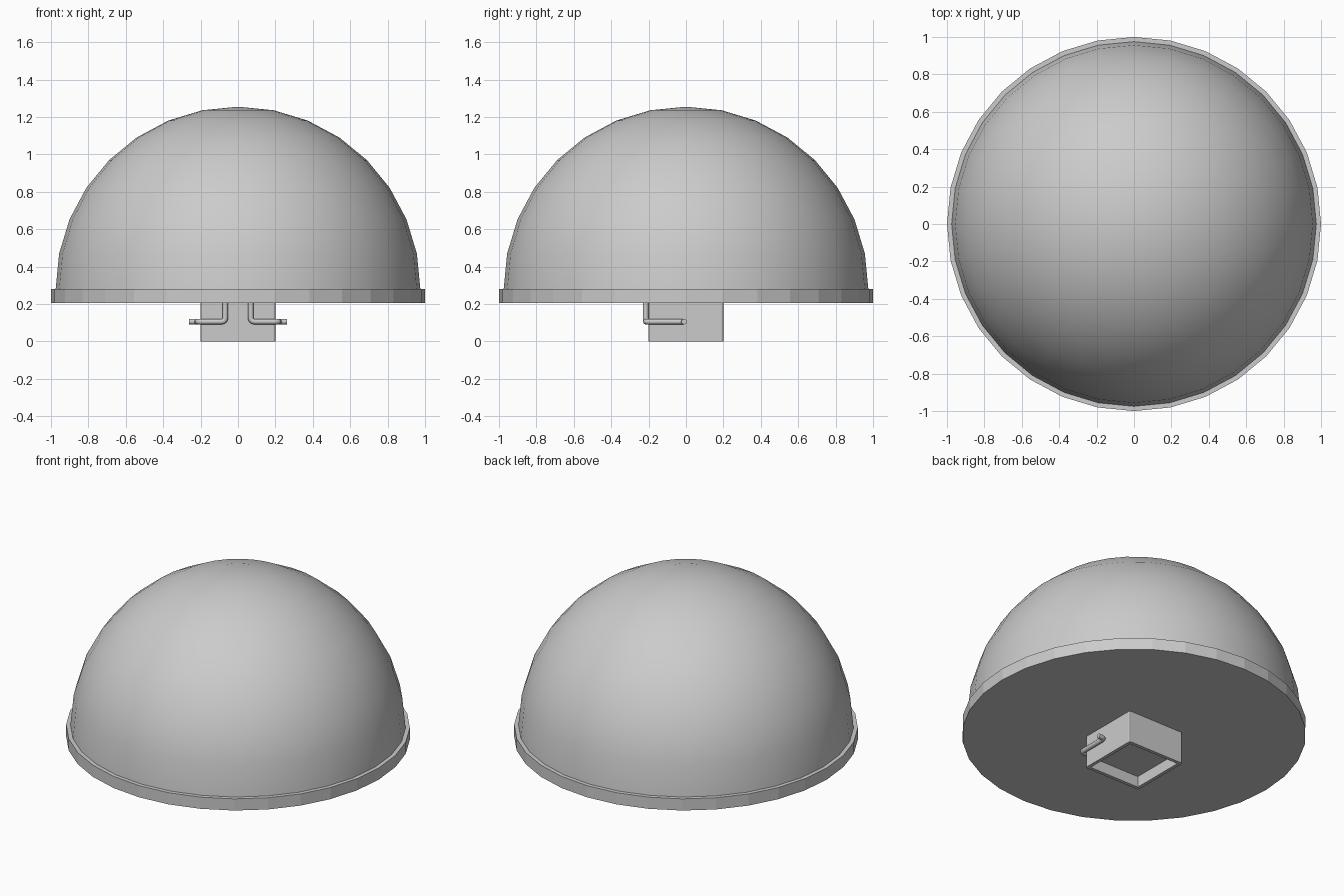
import bpy, bmesh
from mathutils import Vector

if "Cube" in bpy.data.objects:
    bpy.data.objects.remove(bpy.data.objects["Cube"])


def make_object(name, bm, smooth=False):
    mesh = bpy.data.meshes.new(name)
    bmesh.ops.recalc_face_normals(bm, faces=bm.faces[:])
    for f in bm.faces:
        f.smooth = smooth
    bm.to_mesh(mesh)
    bm.free()
    obj = bpy.data.objects.new(name, mesh)
    bpy.context.collection.objects.link(obj)
    return obj


# Dome: upper half of a sphere
bm = bmesh.new()
bmesh.ops.create_uvsphere(bm, u_segments=32, v_segments=16, radius=0.975)
bmesh.ops.delete(bm, geom=[v for v in bm.verts if v.co.z < -0.01], context='VERTS')
dome = make_object("dome", bm, smooth=True)
dome.location.z = 0.28

# Flat base disc
bm = bmesh.new()
bmesh.ops.create_cone(bm, cap_ends=True, segments=32, radius1=1, radius2=1, depth=0.075)
disc = make_object("base_disc", bm)
disc.location.z = 0.2425

# Square socket with softened upright edges and a recess underneath
bm = bmesh.new()
bmesh.ops.create_cube(bm, size=1)
bmesh.ops.scale(bm, vec=(0.4, 0.4, 0.205), verts=bm.verts)
bmesh.ops.translate(bm, vec=(0, 0, 0.1025), verts=bm.verts)
upright = [e for e in bm.edges if abs(e.verts[0].co.z - e.verts[1].co.z) > 0.1]
bmesh.ops.bevel(bm, geom=upright, offset=0.01, segments=2, profile=0.5, affect='EDGES')
bm.normal_update()
under = [f for f in bm.faces if f.normal.z < -0.9]
bmesh.ops.inset_region(bm, faces=under, thickness=0.022)
floor = bmesh.ops.extrude_face_region(bm, geom=under)
bmesh.ops.delete(bm, geom=under, context='FACES_ONLY')
bmesh.ops.translate(bm, vec=(0, 0, 0.07),
                    verts=[g for g in floor["geom"] if isinstance(g, bmesh.types.BMVert)])
make_object("socket", bm)


def rounded_path(corners, radius, steps=4):
    """Replace each inner corner with a small curved bend."""
    pts = [Vector(c) for c in corners]
    out = [pts[0]]
    for a, b, c in zip(pts, pts[1:], pts[2:]):
        p = b + (a - b).normalized() * radius
        q = b + (c - b).normalized() * radius
        for i in range(steps + 1):
            t = i / steps
            out.append(p * (1 - t) ** 2 + b * 2 * t * (1 - t) + q * t * t)
    return out + [pts[-1]]


# Bent wire clips: down from the disc, around the socket, tip turned outward
for side, label in ((-1, "left"), (1, "right")):
    path = rounded_path([(side * 0.068, -0.215, 0.21), (side * 0.068, -0.215, 0.106),
                         (side * 0.217, -0.215, 0.106), (side * 0.217, -0.01, 0.106),
                         (side * 0.262, -0.01, 0.106)], 0.022)
    curve = bpy.data.curves.new(label + "_wire_clip", 'CURVE')
    curve.dimensions = '3D'
    curve.bevel_depth = 0.015
    curve.bevel_resolution = 3
    curve.use_fill_caps = True
    spline = curve.splines.new('POLY')
    spline.points.add(len(path) - 1)
    for point, co in zip(spline.points, path):
        point.co = (*co, 1)
    spline.use_smooth = True
    bpy.context.collection.objects.link(bpy.data.objects.new(label + "_wire_clip", curve))
